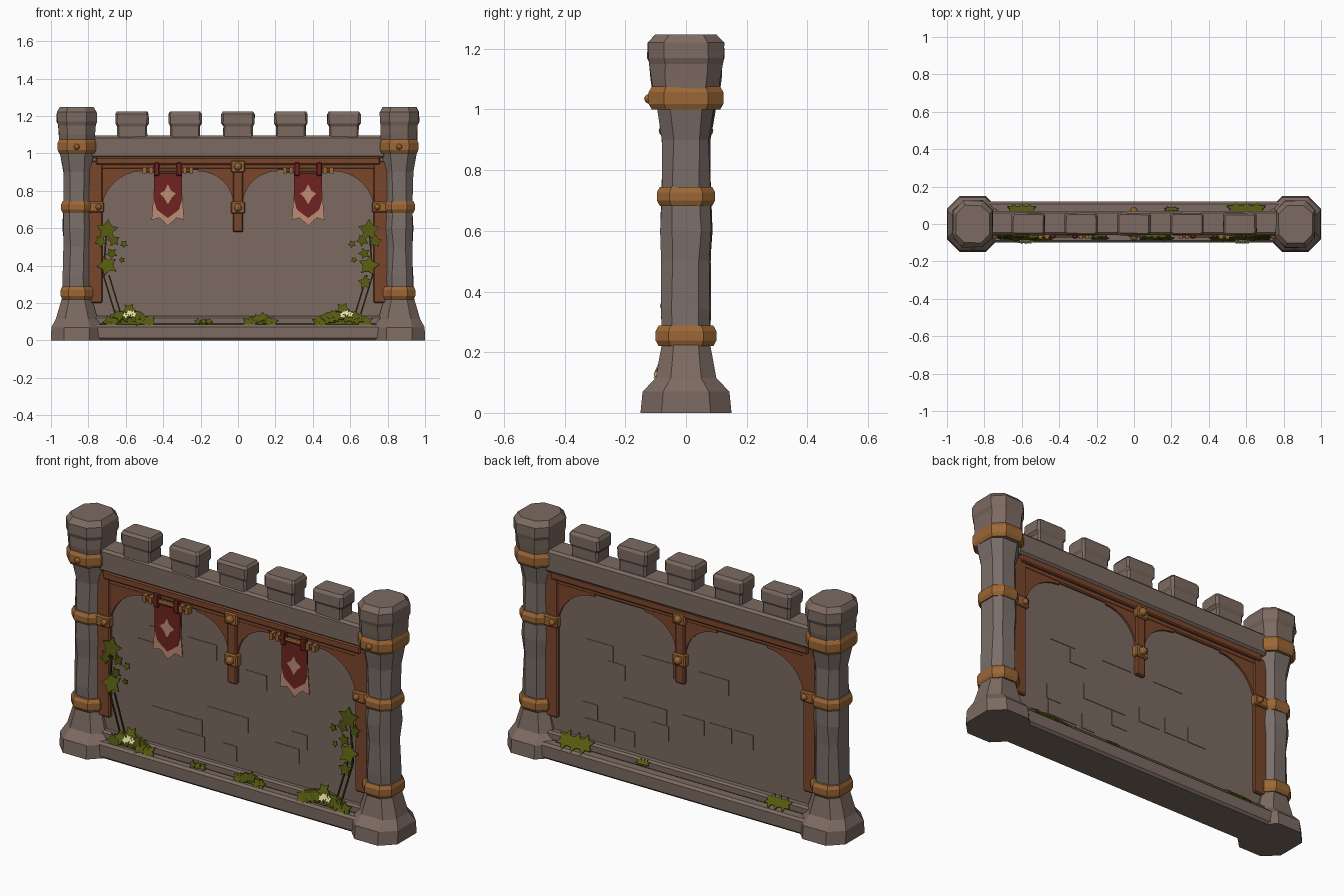
import bpy, bmesh, math, random
from mathutils import Vector, Matrix

random.seed(4)
cube = bpy.data.objects.get("Cube")
if cube:
    bpy.data.objects.remove(cube, do_unlink=True)


def material(name, rgb):
    lin = [((c / 255 + 0.055) / 1.055) ** 2.4 for c in rgb] + [1]
    m = bpy.data.materials.new(name)
    m.use_nodes = True
    m.diffuse_color = lin
    m.node_tree.nodes["Principled BSDF"].inputs["Base Color"].default_value = lin
    return m


STONE = material("warm stone", (124, 106, 97))
SHAFT = material("grey stone", (122, 110, 105))
WOOD = material("brown wood", (122, 70, 44))
METAL = material("bronze", (156, 103, 54))
RED = material("banner red", (112, 36, 30))
TAN = material("banner tan", (190, 140, 118))
LEAF = material("leaf green", (84, 90, 16))
STEM = material("stem", (52, 46, 24))
CREAM = material("flower cream", (224, 218, 160))


def finish(name, bm, mat, bevel=0):
    bmesh.ops.recalc_face_normals(bm, faces=bm.faces)
    me = bpy.data.meshes.new(name)
    bm.to_mesh(me)
    bm.free()
    me.materials.append(mat)
    ob = bpy.data.objects.new(name, me)
    bpy.context.collection.objects.link(ob)
    if bevel:
        mod = ob.modifiers.new("Bevel", "BEVEL")
        mod.width, mod.segments = bevel, 1
    return ob


def add_box(bm, x0, x1, y0, y1, z0, z1):
    size = Matrix.Diagonal((x1 - x0, y1 - y0, z1 - z0, 1))
    mid = Matrix.Translation(((x0 + x1) / 2, (y0 + y1) / 2, (z0 + z1) / 2))
    return bmesh.ops.create_cube(bm, size=1, matrix=mid @ size)["verts"]


def box(name, mat, x0, x1, y0, y1, z0, z1, bevel=0.006):
    bm = bmesh.new()
    add_box(bm, x0, x1, y0, y1, z0, z1)
    return finish(name, bm, mat, bevel)


def loft(name, mat, cx, rings, cut=0.45, wobble=0.0):
    """Stack of chamfered rectangles; each ring is (z, half x, half y)."""
    bm, loops = bmesh.new(), []
    for z, hx, hy in rings:
        c = cut * min(hx, hy)
        pts = [(hx, hy - c), (hx - c, hy), (c - hx, hy), (-hx, hy - c),
               (-hx, c - hy), (c - hx, -hy), (hx - c, -hy), (hx, c - hy)]
        loops.append([bm.verts.new((cx + x + random.uniform(-wobble, wobble),
                                    y + random.uniform(-wobble, wobble), z)) for x, y in pts])
    for a, b in zip(loops, loops[1:]):
        for i in range(8):
            j = (i + 1) % 8
            bm.faces.new((a[i], a[j], b[j], b[i]))
    bm.faces.new(loops[0])
    bm.faces.new(loops[-1])
    return finish(name, bm, mat)


def add_plate(bm, pts, y0, y1):
    """Outline in x, z extruded from y0 to y1."""
    face = bm.faces.new([bm.verts.new((x, y0, z)) for x, z in pts])
    new = bmesh.ops.extrude_face_region(bm, geom=[face])["geom"]
    for v in new:
        if isinstance(v, bmesh.types.BMVert):
            v.co.y = y1


def plate(name, mat, pts, y0, y1, bevel=0):
    bm = bmesh.new()
    add_plate(bm, pts, y0, y1)
    return finish(name, bm, mat, bevel)


def bracket(name, x, z, w, h):
    """Corner brace with a concave quarter arc; a negative w faces -x."""
    arc = [(x + w * (1 - math.sin(a)), z - h * (1 - math.cos(a)))
           for a in [math.pi / 2 * i / 8 for i in range(9)]]
    drop = 0.035
    pts = [(x, z)] + [(px, pz - drop) for px, pz in arc[::-1]] + [(x + w, z)]
    pts = [(x, z), (x, z - h - drop)] + [(px, pz - drop) for px, pz in arc[::-1]][1:] + [(x + w, z)]
    return plate(name, WOOD, pts, -0.045, 0.045)


def stud(name, x, y, z, r):
    bm = bmesh.new()
    bmesh.ops.create_icosphere(bm, subdivisions=2, radius=r, matrix=Matrix.Translation((x, y, z)))
    return finish(name, bm, METAL)


# Wall: footing, ledge, panel and coping
box("wall_footing", STONE, -0.8, 0.8, -0.1, 0.12, 0, 0.085, 0.012)
box("wall_ledge", STONE, -0.78, 0.78, -0.06, 0.07, 0.08, 0.13, 0.01)
box("wall_panel", STONE, -0.8, 0.8, -0.03, 0.035, 0.08, 1.0, 0)
box("wall_coping", STONE, -0.79, 0.79, -0.058, 0.07, 0.975, 1.095, 0.012)

# Slightly raised stones on both faces of the panel
bm = bmesh.new()
for side in (-1, 1):
    for i in range(14):
        x, row = random.uniform(-0.6, 0.5), random.randint(0, 6)
        z, w = 0.16 + row * 0.085, random.uniform(0.08, 0.2)
        y = -0.03 if side < 0 else 0.035
        add_box(bm, x, x + w, y - 0.003, y + 0.003, z, z + 0.08)
finish("raised_stones", bm, STONE)

# Merlons, a little wider at the top
for i in range(5):
    x = (i - 2) * 0.283
    loft("merlon", STONE, x, [(1.08, 0.08, 0.052), (1.145, 0.08, 0.053), (1.16, 0.089, 0.06),
                              (1.21, 0.089, 0.06), (1.225, 0.08, 0.05)], 0.18, 0.002)

# Pillars with bands
for s, side in ((1, "left"), (-1, "right")):
    cx = 0.862 * s
    loft(side + "_pillar_base", STONE, cx,
         [(0, 0.138, 0.15), (0.07, 0.136, 0.143), (0.115, 0.112, 0.1), (0.24, 0.075, 0.077)], 0.5)
    loft(side + "_pillar_shaft", SHAFT, cx,
         [(0.22, 0.076, 0.077), (0.34, 0.072, 0.08), (0.5, 0.069, 0.078), (0.6, 0.074, 0.084),
          (0.72, 0.07, 0.08), (0.9, 0.073, 0.077), (1.02, 0.095, 0.098)], 0.5, 0.004)
    loft(side + "_pillar_cap", STONE, cx,
         [(1.0, 0.095, 0.1), (1.1, 0.097, 0.115), (1.15, 0.1, 0.119), (1.17, 0.106, 0.126),
          (1.22, 0.106, 0.124), (1.247, 0.09, 0.1)], 0.5, 0.003)
    for name, z0, z1, hx, hy in (("lower", 0.22, 0.288, 0.086, 0.1), ("middle", 0.682, 0.745, 0.084, 0.096),
                                 ("upper", 1.0, 1.075, 0.102, 0.123)):
        loft(f"{side}_{name}_band", METAL, cx,
             [(z0, hx - 0.008, hy - 0.01), (z0 + 0.018, hx, hy), (z1 - 0.018, hx, hy),
              (z1, hx - 0.008, hy - 0.01)], 0.5)
    stud(side + "_upper_band_stud", cx, -0.122, 1.035, 0.016)

    # Side post, clamp and curved braces
    box(side + "_post", WOOD, cx - s * 0.138, cx - s * 0.06, -0.05, 0.05, 0.2, 0.96)
    box(side + "_post_clamp", METAL, cx - s * 0.145, cx - s * 0.06, -0.065, 0.065, 0.685, 0.742)
    bracket(side + "_outer_brace", 0.73 * s, 0.94, -0.22 * s, 0.22)
    bracket(side + "_centre_brace", 0.025 * s, 0.94, 0.19 * s, 0.18)
    for y in (-0.066, 0.066):
        stud(side + "_clamp_stud", 0.745 * s, y, 0.713, 0.017)

# Beam and central hanging post
box("beam", WOOD, -0.76, 0.76, -0.058, 0.062, 0.94, 0.98)
box("beam_under", WOOD, -0.74, 0.74, -0.047, 0.047, 0.915, 0.945)
box("centre_post", WOOD, -0.028, 0.028, -0.055, 0.055, 0.58, 0.95)
for z in (0.93, 0.71):
    box("centre_clamp", METAL, -0.038, 0.038, -0.066, 0.066, z - 0.032, z + 0.032)
    for y in (-0.068, 0.068):
        stud("centre_stud", 0, y, z, 0.022)

# Banners on rods
for s in (1, -1):
    cx = 0.375 * s
    bm = bmesh.new()
    turn = Matrix.Translation((cx, -0.062, 0.91)) @ Matrix.Rotation(math.pi / 2, 4, 'Y')
    bmesh.ops.create_cone(bm, cap_ends=True, segments=8, radius1=0.011, radius2=0.011, depth=0.25, matrix=turn)
    for e in (-0.125, 0.125, -0.09, 0.09):
        add_box(bm, cx + e - 0.01, cx + e + 0.01, -0.08, -0.044, 0.892, 0.928)
    finish("banner_rod", bm, METAL)
    plate("banner_border", TAN, [(cx + x, z) for x, z in (
        (-0.07, 0.88), (0.07, 0.88), (0.078, 0.76), (0.087, 0.645), (0.045, 0.655),
        (0, 0.612), (-0.045, 0.655), (-0.087, 0.645), (-0.078, 0.76))], -0.052, -0.058)
    plate("banner_field", RED, [(cx + x, z) for x, z in (
        (-0.075, 0.895), (0.075, 0.895), (0.075, 0.75), (0.06, 0.7), (0.035, 0.68), (0, 0.655),
        (-0.035, 0.68), (-0.06, 0.7), (-0.075, 0.75))], -0.05, -0.061)
    plate("banner_emblem", TAN, [(cx + x, z) for x, z in (
        (0, 0.835), (0.016, 0.802), (0.043, 0.785), (0.022, 0.765), (0, 0.728),
        (-0.022, 0.765), (-0.043, 0.785), (-0.016, 0.802))], -0.058, -0.064)
    for e in (-0.06, 0.06):
        box("banner_strap", RED, cx + e - 0.014, cx + e + 0.014, -0.077, -0.046, 0.88, 0.95, 0.004)


def add_leaf(bm, loc, size, roll, tilt, lobes=5):
    """Lobed leaf facing the front, tilted back and rolled."""
    m = Matrix.Translation(loc) @ Matrix.Rotation(tilt, 4, 'X') @ Matrix.Rotation(roll, 4, 'Y')
    pts = []
    for i in range(lobes * 2):
        r = size * (1 if i % 2 == 0 else 0.55)
        a = math.tau * i / (lobes * 2)
        pts.append((r * math.sin(a), r * math.cos(a)))
    part = bmesh.new()
    add_plate(part, pts, -0.003, 0.003)
    bmesh.ops.transform(part, matrix=m, verts=part.verts)
    me = bpy.data.meshes.new("leaf")
    part.to_mesh(me)
    part.free()
    bm.from_mesh(me)
    bpy.data.meshes.remove(me)


# Climbing vines
vine = ((0.70, 0.59, 0.06), (0.665, 0.535, 0.035), (0.735, 0.53, 0.035), (0.61, 0.515, 0.022),
        (0.675, 0.465, 0.032), (0.70, 0.4, 0.058), (0.62, 0.43, 0.018), (0.68, 0.31, 0.04))
bm, stems = bmesh.new(), bmesh.new()
for s in (1, -1):
    for x, z, r in vine[:len(vine) if s > 0 else -1]:
        add_leaf(bm, (s * x, -0.066, z), r, random.uniform(0, 6), random.uniform(-0.35, 0.1))
    for (xa, za), (xb, zb) in (((0.70, 0.62), (0.72, 0.35)), ((0.72, 0.35), (0.65, 0.12)), ((0.69, 0.35), (0.62, 0.12))):
        add_plate(stems, [(s * xa - 0.004, za), (s * xa + 0.004, za), (s * xb + 0.004, zb), (s * xb - 0.004, zb)],
                  -0.06, -0.054)
finish("vine_leaves", bm, LEAF)
finish("vine_stems", stems, STEM)

# Leafy clumps along the footing, front and back
bm = bmesh.new()
for cx, half, height in ((-0.58, 0.12, 0.11), (0.56, 0.14, 0.11), (0.12, 0.08, 0.07), (-0.185, 0.045, 0.025)):
    add_plate(bm, [(cx - half, 0.08), (cx + half, 0.08), (cx + half * 0.6, 0.08 + height * 0.6),
                   (cx, 0.08 + height * 0.8), (cx - half * 0.7, 0.08 + height * 0.6)], -0.055, -0.072)
    n = int(half * 80)
    for i in range(n):
        t = (i + 0.5) / n * 2 - 1
        z = 0.085 + height * (1 - abs(t)) * random.uniform(0.3, 0.8)
        add_leaf(bm, (cx + t * half, -0.076, max(z, 0.1)), 0.22 * height + 0.015, random.uniform(0, 6),
                 random.uniform(-0.6, -0.2))
for cx, half in ((-0.6, 0.08), (0.6, 0.11), (0.2, 0.04)):
    for e in (-0.5, 0, 0.5):
        add_leaf(bm, (cx + e * half, 0.078, 0.115), half * 0.5, e * 2, 0.8, 6)
finish("ground_leaves", bm, LEAF)

# Pale flowers
bm = bmesh.new()
for cx in (-0.58, 0.58):
    for dx, dz in ((-0.02, 0), (0.02, 0.004), (0, 0.012)):
        add_leaf(bm, (cx + dx, -0.095, 0.135 + dz), 0.023, random.uniform(0, 6), -0.4)
finish("flowers", bm, CREAM)
